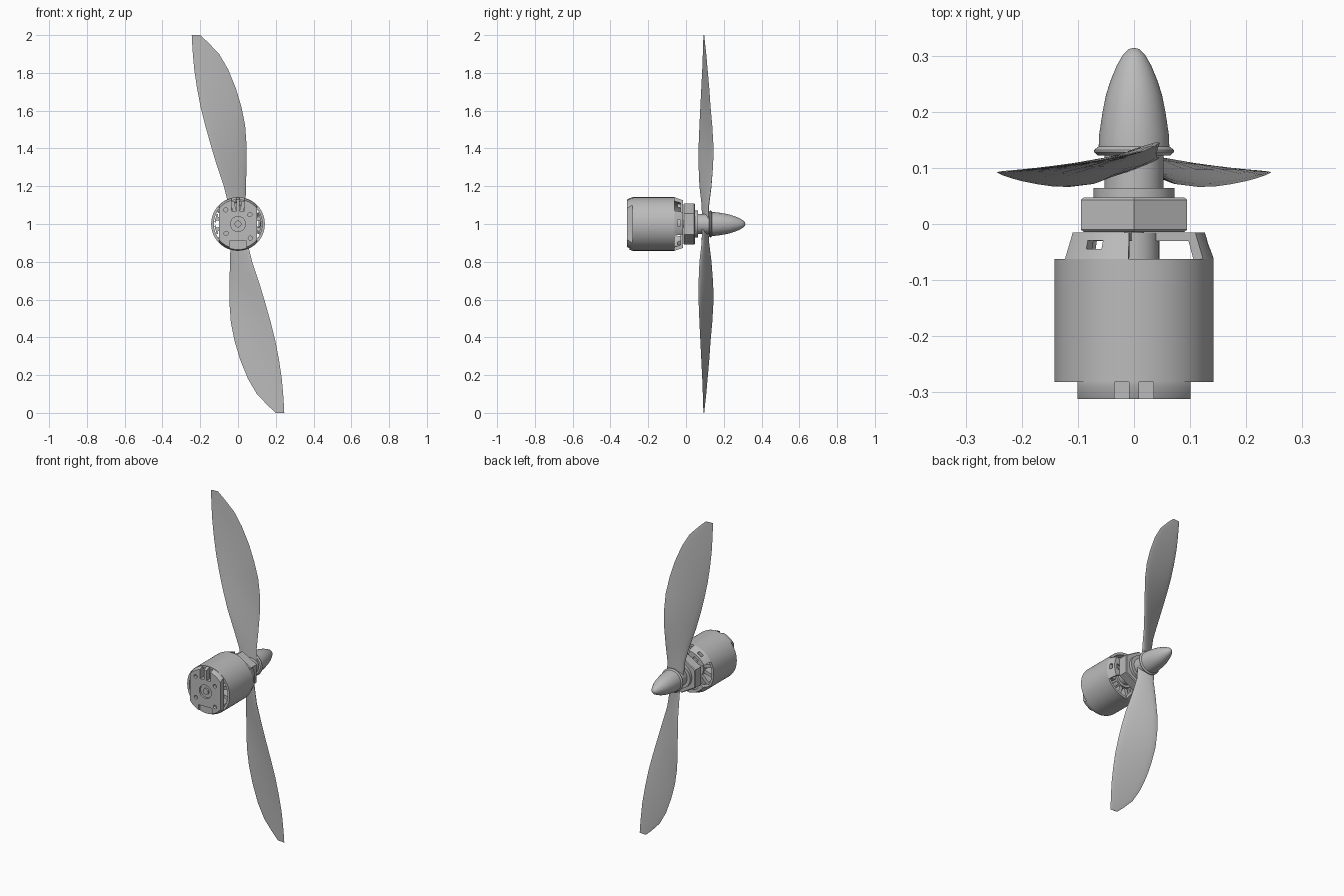
import bpy, bmesh, math
from mathutils import Matrix, Vector

if "Cube" in bpy.data.objects:
    bpy.data.objects.remove(bpy.data.objects["Cube"], do_unlink=True)

grey = bpy.data.materials.new("plain grey")
grey.use_nodes = True
grey.diffuse_color = (0.5, 0.5, 0.5, 1)
grey.node_tree.nodes["Principled BSDF"].inputs["Base Color"].default_value = (0.5, 0.5, 0.5, 1)

CENTRE = Vector((0, 0, 1))


def finish(name, bm):
    bmesh.ops.remove_doubles(bm, verts=bm.verts, dist=1e-5)
    bmesh.ops.recalc_face_normals(bm, faces=bm.faces)
    mesh = bpy.data.meshes.new(name)
    bm.to_mesh(mesh)
    bm.free()
    mesh.materials.append(grey)
    ob = bpy.data.objects.new(name, mesh)
    bpy.context.collection.objects.link(ob)
    return ob


def select(ob):
    bpy.ops.object.select_all(action="DESELECT")
    ob.select_set(True)
    bpy.context.view_layer.objects.active = ob


def smooth(ob, angle=30):
    select(ob)
    bpy.ops.object.shade_smooth_by_angle(angle=math.radians(angle))


def cut(ob, cutter):
    cutter.hide_render = True
    mod = ob.modifiers.new("cut", "BOOLEAN")
    mod.operation, mod.object, mod.solver = "DIFFERENCE", cutter, "EXACT"
    mod.use_self = True
    select(ob)
    bpy.ops.object.modifier_apply(modifier=mod.name)
    bpy.data.objects.remove(cutter, do_unlink=True)


def sweep(bm, profile, closed=False, start=0, arc=360, steps=64):
    """Turn an (r, y) profile about the motor axis, in full or over an arc."""
    full = arc == 360
    rings = []
    for i in range(steps if full else steps + 1):
        a = math.radians(start + arc * i / steps)
        rings.append([bm.verts.new((r * math.cos(a), y, 1 + r * math.sin(a))) for r, y in profile])
    n = len(profile)
    for i in range(steps):
        p, q = rings[i], rings[(i + 1) % len(rings)]
        for j in range(n if closed else n - 1):
            k = (j + 1) % n
            bm.faces.new((p[j], p[k], q[k], q[j]))
    if not full:
        bm.faces.new(rings[0])
        bm.faces.new(rings[-1])


def turned(name, profile, closed=False, **options):
    bm = bmesh.new()
    sweep(bm, profile, closed, **options)
    return finish(name, bm)


def box(bm, centre, size, angle=0):
    """Box placed relative to the motor axis, then turned about it."""
    m = (Matrix.Translation(CENTRE) @ Matrix.Rotation(-math.radians(angle), 4, "Y")
         @ Matrix.Translation(centre) @ Matrix.Diagonal((*size, 1)))
    bmesh.ops.create_cube(bm, size=1, matrix=m)


def rod(bm, x, z, radius, y, depth):
    m = Matrix.Translation((x, y, 1 + z)) @ Matrix.Rotation(math.pi / 2, 4, "X")
    bmesh.ops.create_cone(bm, cap_ends=True, segments=20, radius1=radius,
                          radius2=radius, depth=depth, matrix=m)


# Motor can: an open tube
smooth(turned("motor_can", [(0.142, -0.282), (0.142, -0.062), (0.128, -0.062), (0.128, -0.282)], True))

# Bell end: hub and three broad spokes with a small window in each
smooth(turned("bell_hub", [(0, -0.09), (0.045, -0.09), (0.045, -0.015), (0, -0.015)]))
bm, holes = bmesh.new(), bmesh.new()
spoke = [(0.04, -0.03), (0.112, -0.03), (0.122, -0.062), (0.142, -0.062), (0.126, -0.015), (0.04, -0.015)]
for a in (2, 122, 242):
    sweep(bm, spoke, True, start=a - 28, arc=56, steps=14)
    box(holes, (0.125, -0.037, 0), (0.08, 0.016, 0.032), a)
    box(holes, (0.097, -0.02, 0), (0.024, 0.03, 0.032), a)
spokes = finish("bell_spokes", bm)
cut(spokes, finish("spoke_windows", holes))
smooth(spokes)

# Stator: core with twelve teeth inside the can
smooth(turned("stator_core", [(0, -0.285), (0.06, -0.285), (0.06, -0.08), (0, -0.08)]))
bm = bmesh.new()
for i in range(12):
    box(bm, (0.085, -0.175, 0), (0.07, 0.17, 0.02), 15 + 30 * i)
    box(bm, (0.119, -0.175, 0), (0.008, 0.17, 0.045), 15 + 30 * i)
finish("stator_teeth", bm)

# Mounting plate: chamfered disc with side flats, wire slots and screw holes
plate = turned("mounting_plate", [(0, -0.312), (0.13, -0.312), (0.14, -0.29), (0.14, -0.28), (0, -0.28)])
holes = bmesh.new()
for s in (-1, 1):
    box(holes, (s * 0.151, -0.3, 0), (0.1, 0.1, 0.4))
    box(holes, (s * 0.022, -0.3, 0.11), (0.026, 0.1, 0.08))
    for x, z in ((0.063, 0.05), (0.065, -0.075)):
        rod(holes, s * x, s * z, 0.011, -0.31, 0.03)
box(holes, (0, -0.315, -0.12), (0.09, 0.03, 0.06))
rod(holes, 0, 0, 0.04, -0.31, 0.02)
cut(plate, finish("plate_holes", holes))
smooth(plate)
smooth(turned("shaft", [(0, -0.31), (0.018, -0.31), (0.018, 0.13), (0, 0.13)], steps=32))

# Hexagon nut with turned-down corners
nut = turned("hexagon_nut", [(0, -0.014), (0.104, -0.014), (0.109, -0.01), (0.109, 0.043), (0.104, 0.047), (0, 0.047)],
             start=30, steps=6)

# Washer, propeller hub and spinner
smooth(turned("washer", [(0, 0.047), (0.072, 0.047), (0.072, 0.064), (0, 0.064)]))
smooth(turned("propeller_hub", [(0, 0.06), (0.053, 0.06), (0.053, 0.125), (0, 0.125)]))
smooth(turned("spinner", [(0, 0.122), (0.064, 0.122), (0.071, 0.128), (0.071, 0.132), (0.063, 0.138),
                          (0.062, 0.16), (0.056, 0.2), (0.05, 0.23), (0.042, 0.255), (0.031, 0.282),
                          (0.02, 0.301), (0.009, 0.312), (0, 0.314)]), 40)

# Blade stations: height from axis, trailing x, leading x, trailing y, leading y
STATIONS = [
    (0.02, -0.045, 0.045, 0.085, 0.118),
    (0.1, -0.05, 0.04, 0.083, 0.12),
    (0.2, -0.075, 0.042, 0.071, 0.134),
    (0.32, -0.115, 0.046, 0.066, 0.144),
    (0.42, -0.145, 0.045, 0.067, 0.145),
    (0.52, -0.173, 0.038, 0.071, 0.139),
    (0.62, -0.198, 0.018, 0.076, 0.13),
    (0.72, -0.217, -0.012, 0.081, 0.123),
    (0.82, -0.232, -0.053, 0.086, 0.114),
    (0.9, -0.239, -0.1, 0.089, 0.107),
    (0.96, -0.243, -0.157, 0.091, 0.1),
    (1.0, -0.245, -0.2, 0.092, 0.096),
]


def blade(name, side):
    bm, rings, n = bmesh.new(), [], 8
    for h, xa, xb, ya, yb in STATIONS:
        a, b = Vector((xa, ya, h)), Vector((xb, yb, h))
        normal = Vector((ya - yb, xb - xa, 0)).normalized()
        thick = 0.011 * (1 - h) + 0.0015
        ring = []
        for i in range(2 * n):
            t = math.pi * i / n
            chord = 0.5 - 0.5 * math.cos(t)
            # Thin section, fuller on the forward-facing side
            lift = math.sin(t) * thick * (1 if i < n else 0.4)
            p = a.lerp(b, chord) + normal * lift
            ring.append(bm.verts.new((side * p.x, p.y, 1 + side * p.z)))
        rings.append(ring)
    for p, q in zip(rings, rings[1:]):
        for i in range(2 * n):
            j = (i + 1) % (2 * n)
            bm.faces.new((p[i], p[j], q[j], q[i]))
    bm.faces.new(rings[0])
    bm.faces.new(rings[-1])
    smooth(finish(name, bm), 50)


blade("upper_blade", 1)
blade("lower_blade", -1)
